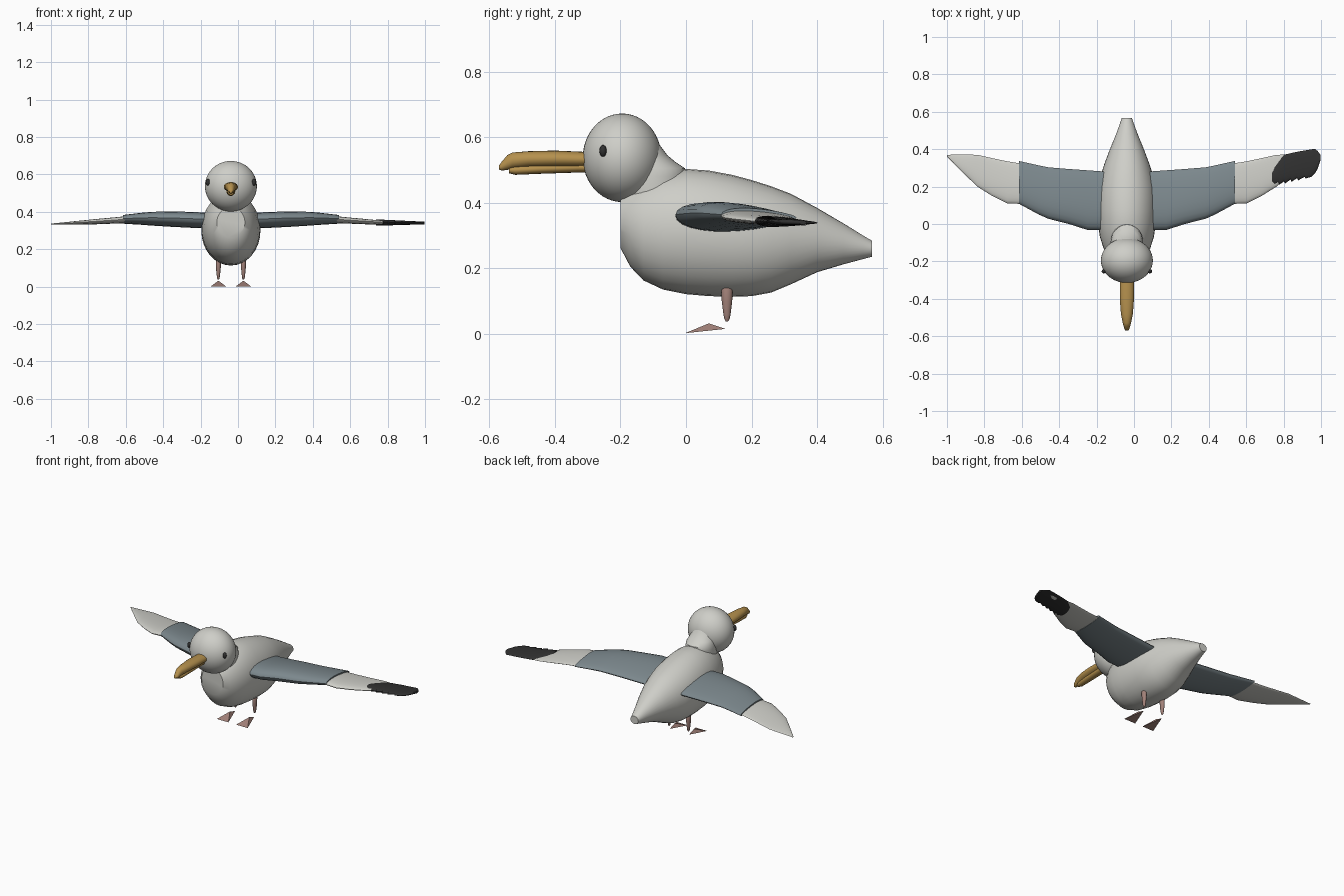
import bpy, bmesh, math
from mathutils import Vector

CX = -0.038  # body centre line


def material(name, r, g, b):
    m = bpy.data.materials.new(name)
    m.diffuse_color = (r, g, b, 1)
    return m


WHITE = material("off_white", 0.62, 0.62, 0.58)
GREY = material("blue_grey", 0.20, 0.245, 0.265)
BLACK = material("soft_black", 0.03, 0.03, 0.03)
GOLD = material("golden_beak", 0.46, 0.28, 0.075)
PINK = material("dusty_pink", 0.36, 0.22, 0.19)


def finish(name, bm, mat, smooth=True, angle=40):
    bmesh.ops.recalc_face_normals(bm, faces=bm.faces)
    me = bpy.data.meshes.new(name)
    bm.to_mesh(me)
    bm.free()
    me.materials.append(mat)
    ob = bpy.data.objects.new(name, me)
    bpy.context.collection.objects.link(ob)
    if smooth:
        bpy.ops.object.select_all(action='DESELECT')
        bpy.context.view_layer.objects.active = ob
        ob.select_set(True)
        bpy.ops.object.shade_smooth_by_angle(angle=math.radians(angle))
    return ob


def loft(name, rings, mat, angle=40):
    bm = bmesh.new()
    vs = [[bm.verts.new(p) for p in r] for r in rings]
    n = len(vs[0])
    for a, b in zip(vs, vs[1:]):
        for i in range(n):
            j = (i + 1) % n
            bm.faces.new((a[i], a[j], b[j], b[i]))
    bm.faces.new(vs[0])
    bm.faces.new(vs[-1])
    return finish(name, bm, mat, True, angle)


def ellipse(c, u, v, n=32):
    c, u, v = Vector(c), Vector(u), Vector(v)
    return [c + u * math.cos(t) + v * math.sin(t)
            for t in (2 * math.pi * i / n for i in range(n))]


def ball(name, c, r, mat, seg=32, rings=20):
    bm = bmesh.new()
    bmesh.ops.create_uvsphere(bm, u_segments=seg, v_segments=rings, radius=1)
    for v in bm.verts:
        v.co = Vector([c[k] + v.co[k] * r[k] for k in range(3)])
    return finish(name, bm, mat)


def along_y(name, stations, mat, n=32, angle=40):
    """Stations: y, bottom z, top z, half width."""
    loft(name, [ellipse((CX, y, (lo + hi) / 2), (w, 0, 0), (0, 0, (hi - lo) / 2), n)
                for y, lo, hi, w in stations], mat, angle)


# body, pointed toward the tail
along_y("body", [
    (-0.20, 0.262, 0.425, 0.075), (-0.17, 0.205, 0.45, 0.103),
    (-0.13, 0.163, 0.47, 0.125), (-0.07, 0.135, 0.492, 0.144),
    (0.0, 0.121, 0.503, 0.155), (0.07, 0.115, 0.498, 0.158),
    (0.14, 0.113, 0.485, 0.158), (0.20, 0.115, 0.469, 0.153),
    (0.26, 0.126, 0.450, 0.140), (0.32, 0.151, 0.427, 0.121),
    (0.40, 0.188, 0.384, 0.091), (0.48, 0.212, 0.337, 0.058),
    (0.54, 0.228, 0.300, 0.036), (0.567, 0.235, 0.284, 0.027)], WHITE)

# neck
loft("neck", [ellipse((CX, (f + b) / 2, z), (w, 0, 0), (0, (b - f) / 2, 0))
              for z, f, b, w in [(0.59, -0.19, -0.09, 0.06), (0.565, -0.2, -0.072, 0.069),
                                 (0.545, -0.2, -0.057, 0.073), (0.525, -0.2, -0.033, 0.078),
                                 (0.505, -0.2, -0.003, 0.083), (0.48, -0.2, 0.0, 0.087),
                                 (0.42, -0.198, 0.0, 0.085)]], WHITE)

# head
ball("head", (CX, -0.195, 0.537), (0.139, 0.12, 0.135), WHITE, 40, 24)

# beak, two halves
along_y("upper_beak", [
    (-0.27, 0.510, 0.553, 0.036), (-0.33, 0.508, 0.556, 0.038), (-0.40, 0.508, 0.559, 0.038),
    (-0.48, 0.508, 0.557, 0.032), (-0.53, 0.504, 0.553, 0.022), (-0.545, 0.500, 0.545, 0.018),
    (-0.562, 0.498, 0.525, 0.013), (-0.57, 0.501, 0.514, 0.008)], GOLD, 20)
along_y("lower_beak", [
    (-0.27, 0.492, 0.522, 0.024), (-0.33, 0.492, 0.522, 0.024), (-0.45, 0.488, 0.518, 0.022),
    (-0.52, 0.485, 0.513, 0.018), (-0.54, 0.490, 0.508, 0.011)], GOLD, 16)


def wing_part(name, stations, side, mat):
    """Stations: offset from centre line, front y, back y, bottom z, top z."""
    rings = []
    for d, f, b, lo, hi in stations:
        ring = []
        for i in range(24):
            t = 2 * math.pi * i / 24
            c, s = math.cos(t), math.sin(t)
            y = (f + b) / 2 + (b - f) / 2 * c
            z = (lo + hi) / 2 + (hi - lo) / 2 * s * (1 - 0.3 * c) / 1.04 - 0.1 * (hi - lo) * c
            ring.append((CX + side * d, y, z))
        rings.append(ring)
    loft(name, rings, mat)


for side, label in ((-1, "right"), (1, "left")):
    # wings: grey inner sleeve, pale outer part
    wing_part(label + "_inner_wing", [
        (0.08, -0.030, 0.280, 0.310, 0.393), (0.14, -0.033, 0.282, 0.310, 0.394),
        (0.21, -0.032, 0.287, 0.313, 0.397), (0.31, 0.0, 0.294, 0.318, 0.40),
        (0.42, 0.028, 0.303, 0.325, 0.398), (0.47, 0.050, 0.313, 0.329, 0.394),
        (0.577, 0.108, 0.337, 0.336, 0.382)], side, GREY)
    wing_part(label + "_outer_wing", [
        (0.50, 0.085, 0.305, 0.340, 0.380), (0.577, 0.108, 0.325, 0.338, 0.374),
        (0.64, 0.110, 0.335, 0.336, 0.368), (0.72, 0.150, 0.352, 0.333, 0.361),
        (0.80, 0.200, 0.370, 0.332, 0.353), (0.88, 0.278, 0.371, 0.331, 0.345),
        (0.963, 0.362, 0.370, 0.331, 0.337)], side, WHITE)

    # eyes
    ball(label + "_eye", (CX + side * 0.123, -0.253, 0.558), (0.012, 0.011, 0.018), BLACK, 16, 10)

    # legs
    lx = CX + side * 0.067
    loft(label + "_leg", [ellipse((lx, 0.125, z), (r * 0.8, 0, 0), (0, r, 0), 12)
                          for z, r in [(0.145, 0.014), (0.138, 0.017), (0.10, 0.016),
                                       (0.06, 0.011), (0.045, 0.008), (0.037, 0.003)]], PINK)

    # webbed feet
    bm = bmesh.new()
    a, b, top, heel = [bm.verts.new((lx + x, y, z)) for x, y, z in
                       ((-0.04, -0.003, 0.002), (0.04, -0.003, 0.002),
                        (0, 0.07, 0.032), (0, 0.12, 0.015))]
    for f in ((a, b, top), (a, top, heel), (b, heel, top), (a, heel, b)):
        bm.faces.new(f)
    finish(label + "_foot", bm, PINK, False)

# dark feathers wrapped around one wing tip, with a ragged front edge
tip = [(0.775, 0.222, 0.30), (0.79, 0.208, 0.335), (0.81, 0.222, 0.35), (0.815, 0.210, 0.355),
       (0.84, 0.228, 0.37), (0.845, 0.216, 0.372), (0.875, 0.238, 0.378), (0.88, 0.225, 0.38),
       (0.91, 0.245, 0.386), (0.915, 0.233, 0.387), (0.95, 0.252, 0.393), (0.955, 0.243, 0.394),
       (0.985, 0.252, 0.399), (1.005, 0.270, 0.402), (1.02, 0.295, 0.39), (1.036, 0.345, 0.368)]
wing_part("wing_tip_feathers", [
    (d, f, b, 0.325 + 0.008 * (d - 0.775) / 0.26, 0.359 - 0.012 * (d - 0.775) / 0.26)
    for d, f, b in tip], 1, BLACK)
